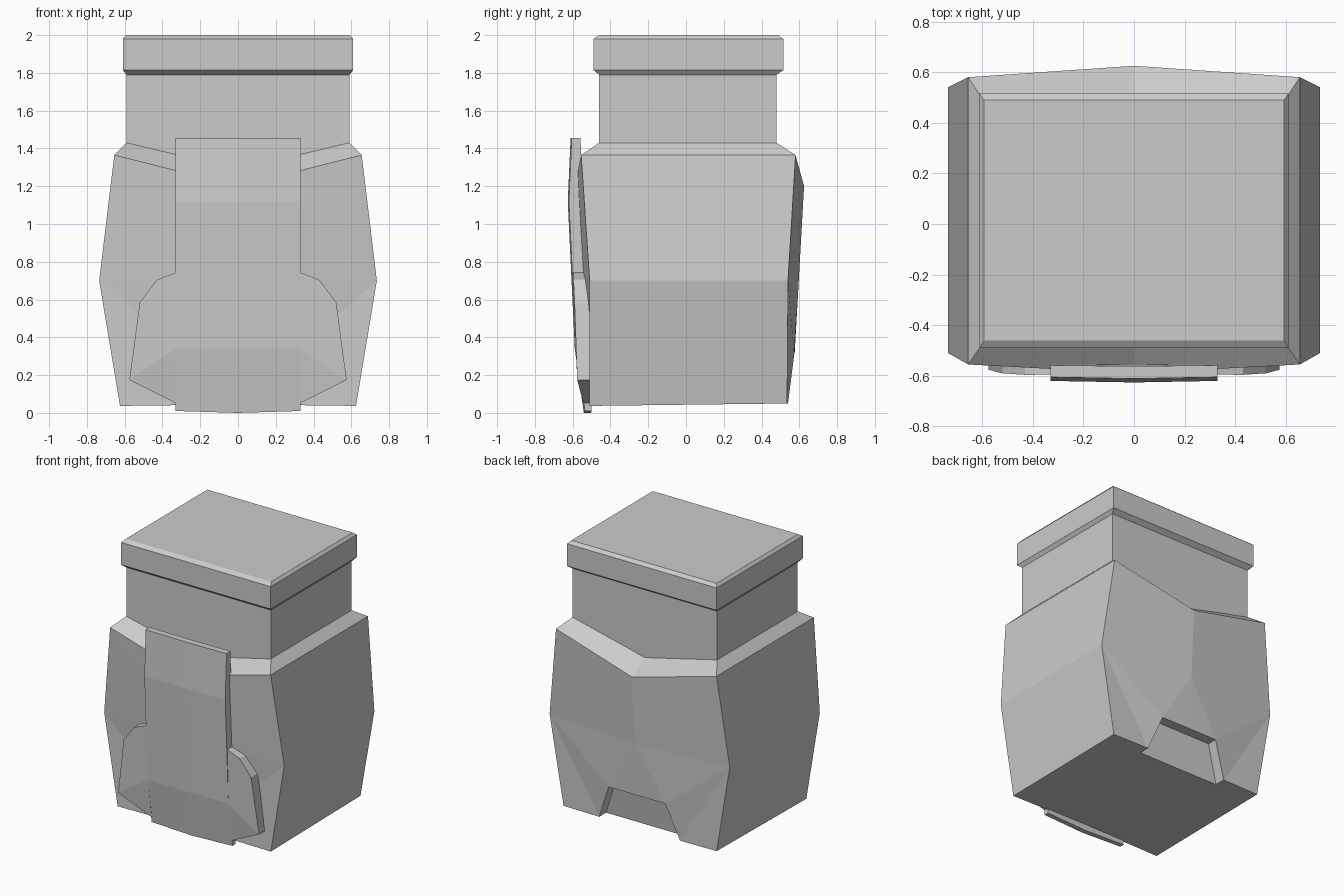
import bpy, bmesh

if "Cube" in bpy.data.objects:
    bpy.data.objects.remove(bpy.data.objects["Cube"])


def mirrored(name, verts, faces):
    """Build the +x half given by verts/faces, mirror it across x = 0, weld the seam."""
    bm = bmesh.new()
    for s in (1, -1):
        vs = [bm.verts.new((s * x, y, z)) for x, y, z in verts]
        for f in faces:
            bm.faces.new([vs[i] for i in (f if s == 1 else f[::-1])])
    bmesh.ops.remove_doubles(bm, verts=bm.verts[:], dist=1e-4)
    bmesh.ops.recalc_face_normals(bm, faces=bm.faces[:])
    return finish(name, bm)


def stacked(name, rings):
    """Loft rectangles given as (half width, front y, back y, z)."""
    bm = bmesh.new()
    loops = [[bm.verts.new(p) for p in ((-w, f, z), (w, f, z), (w, b, z), (-w, b, z))]
             for w, f, b, z in rings]
    for lo, hi in zip(loops, loops[1:]):
        for i in range(4):
            j = (i + 1) % 4
            bm.faces.new((lo[i], lo[j], hi[j], hi[i]))
    bm.faces.new(loops[0][::-1])
    bm.faces.new(loops[-1])
    return finish(name, bm)


def finish(name, bm):
    me = bpy.data.meshes.new(name)
    bm.to_mesh(me)
    bm.free()
    ob = bpy.data.objects.new(name, me)
    bpy.context.collection.objects.link(ob)
    return ob


# Lid with chamfered rims, and the neck below it
stacked("lid", [(.59, -.46, .48, 1.79), (.61, -.49, .515, 1.815),
                (.61, -.49, .515, 1.98), (.593, -.46, .49, 2.0)])
stacked("neck", [(.59, -.46, .48, 1.22), (.59, -.46, .48, 1.80)])

# Body: V-shaped shoulder, flared waist, shallow recess low on the back
body = [
    (0, -.46, 1.29), (.59, -.46, 1.43), (.59, .48, 1.43), (0, .48, 1.29),         # 0-3 shoulder top
    (0, -.59, 1.2), (.655, -.555, 1.365), (.655, .58, 1.365), (0, .625, 1.2),     # 4-7 shoulder edge
    (0, -.565, .7), (.735, -.51, .7), (.735, .54, .7), (0, .597, .7),             # 8-11 waist
    (0, -.51, .045), (.625, -.51, .037), (.625, .535, .05),                       # 12-14 base
    (.33, .54, .05), (.23, .573, .31), (0, .575, .31),                            # 15-17 recess rim
    (.33, .46, .05), (.23, .50, .31), (0, .50, .31), (0, .46, .05),               # 18-21 recess wall
]
mirrored("body", body, [
    (0, 4, 5, 1), (1, 5, 6, 2), (2, 6, 7, 3),
    (4, 8, 5), (5, 8, 9), (5, 9, 10, 6), (6, 10, 7), (7, 10, 11),
    (8, 12, 9), (9, 12, 13), (9, 13, 14, 10),
    (10, 14, 15), (10, 15, 16), (10, 16, 11), (11, 16, 17),
    (15, 18, 19, 16), (16, 19, 20, 17), (18, 21, 20, 19),
    (13, 12, 21, 18), (13, 18, 15, 14),
])

# Front flap: slightly bowed panel lofted down the front
rows = [(1.455, -.605, -.558), (1.12, -.62, -.55), (.34, -.583, -.50), (.01, -.535, -.50)]
verts, faces = [], []
for z, f, b in rows:
    zc = 0 if z < .1 else z
    verts += [(0, f - .006, zc), (.33, f, z), (.33, b, z), (0, b - .004, zc)]
for r in range(0, 12, 4):
    faces += [(r + i, r + 4 + i, r + 5 + i, r + 1 + i) for i in range(3)]
faces += [(0, 1, 2, 3), (15, 14, 13, 12)]
mirrored("front_flap", verts, faces)

# Side wings of the flap, with a folded lower corner
outline = [(.325, -.595, .745), (.43, -.596, .705), (.52, -.59, .585),
           (.575, -.576, .175), (.325, -.543, .05), (.325, -.583, .34)]
n = len(outline)
mirrored("flap_wing", outline + [(x, -.50, z) for x, y, z in outline],
         [(0, 5, 3, 2, 1), (5, 4, 3), tuple(range(n, 2 * n))]
         + [(i, (i + 1) % n, n + (i + 1) % n, n + i) for i in range(n)])
